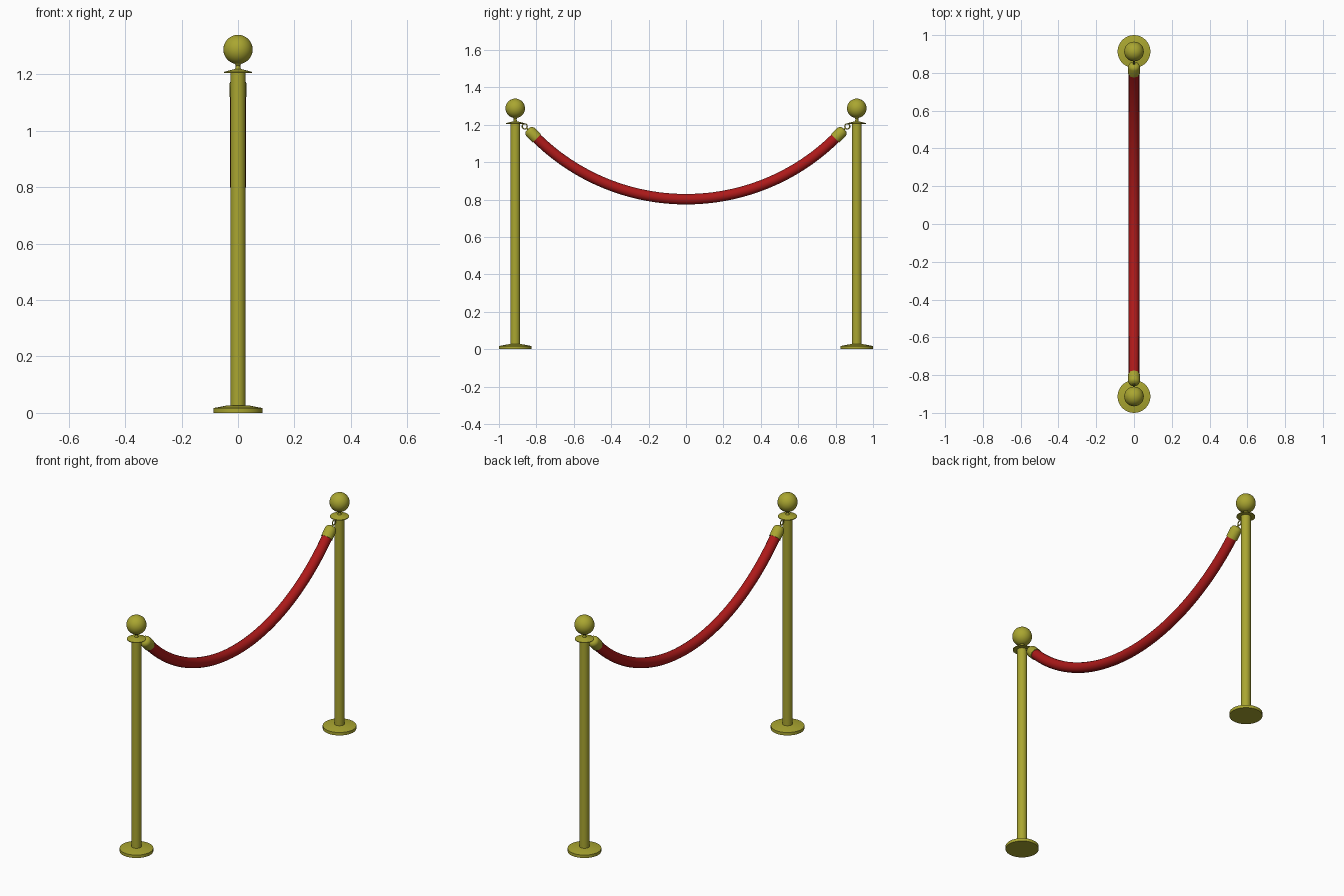
import bpy, bmesh, math
from mathutils import Vector, Matrix

if "Cube" in bpy.data.objects:
    bpy.data.objects.remove(bpy.data.objects["Cube"])

def material(name, color):
    m = bpy.data.materials.new(name)
    m.diffuse_color = color
    m.use_nodes = True
    m.node_tree.nodes["Principled BSDF"].inputs["Base Color"].default_value = m.diffuse_color
    return m

GOLD = material("brass", (0.40, 0.38, 0.03, 1))
RED = material("red_velvet", (0.42, 0.01, 0.01, 1))
POST_Y = 0.913
ARC_R, ARC_Z, ARC_END = 1.14, 1.942, math.radians(44.6)

def finish(obj, mat):
    obj.data.materials.append(mat)
    bpy.ops.object.select_all(action='DESELECT')
    obj.select_set(True)
    bpy.context.view_layer.objects.active = obj
    bpy.ops.object.shade_smooth_by_angle(angle=math.radians(35))
    return obj

def lathe(name, profile, matrix, mat, sides=32):
    """Revolve (radius, height) points about local z; a zero radius makes a pole."""
    bm = bmesh.new()
    rings = []
    for r, z in profile:
        n = 1 if r == 0 else sides
        rings.append([bm.verts.new((r * math.cos(2 * math.pi * i / sides),
                                    r * math.sin(2 * math.pi * i / sides), z)) for i in range(n)])
    for a, b in zip(rings, rings[1:]):
        for i in range(sides):
            j = (i + 1) % sides
            quad = [a[i % len(a)], a[j % len(a)], b[j % len(b)], b[i % len(b)]]
            bm.faces.new(list(dict.fromkeys(quad)))
    bmesh.ops.recalc_face_normals(bm, faces=bm.faces)
    me = bpy.data.meshes.new(name)
    bm.to_mesh(me)
    bm.free()
    obj = bpy.data.objects.new(name, me)
    bpy.context.collection.objects.link(obj)
    obj.matrix_world = matrix
    return finish(obj, mat)

BASE = [(0, 0), (0.087, 0), (0.087, 0.017), (0.035, 0.027), (0, 0.027)]
POLE = [(0, 0.02), (0.0265, 0.02), (0.0265, 1.21), (0, 1.21)]
COLLAR = [(0, 1.205), (0.049, 1.205), (0.049, 1.209), (0.018, 1.217), (0.010, 1.219),
          (0.008, 1.226), (0.008, 1.232), (0.014, 1.240), (0, 1.242)]
BALL = [(0.052 * math.sin(math.pi * i / 16) if 0 < i < 16 else 0,
         1.288 - 0.052 * math.cos(math.pi * i / 16)) for i in range(17)]
CAP = [(0, -0.004), (0.031, -0.004), (0.031, 0.045), (0.027, 0.056), (0.017, 0.063),
       (0.005, 0.065), (0.005, 0.074), (0, 0.074)]

for s, side in ((-1, "left"), (1, "right")):
    # post with base, collar and ball
    at = Matrix.Translation((0, s * POST_Y, 0))
    for part, prof in (("base", BASE), ("pole", POLE), ("collar", COLLAR), ("ball", BALL)):
        lathe(f"{side}_{part}", prof, at, GOLD)

    # rope end cap along the rope tangent
    end = Vector((0, s * ARC_R * math.sin(ARC_END), ARC_Z - ARC_R * math.cos(ARC_END)))
    tangent = Vector((0, s * math.cos(ARC_END), math.sin(ARC_END)))
    turn = tangent.to_track_quat('Z', 'Y').to_matrix().to_4x4()
    lathe(f"{side}_rope_cap", CAP, Matrix.Translation(end) @ turn, GOLD)

    # hook ring linking cap and collar
    bpy.ops.mesh.primitive_torus_add(major_radius=0.0135, minor_radius=0.003,
                                     major_segments=24, minor_segments=8,
                                     location=end + tangent * 0.087,
                                     rotation=(0, math.pi / 2, 0))
    ring = bpy.context.object
    ring.name = f"{side}_hook_ring"
    finish(ring, GOLD)

# sagging rope: circular arc swept as a tube
curve = bpy.data.curves.new("rope", 'CURVE')
curve.dimensions = '3D'
curve.bevel_depth = 0.028
curve.bevel_resolution = 6
curve.use_fill_caps = True
spline = curve.splines.new('POLY')
N = 48
spline.points.add(N)
for i, p in enumerate(spline.points):
    a = ARC_END * (2 * i / N - 1)
    p.co = (0, ARC_R * math.sin(a), ARC_Z - ARC_R * math.cos(a), 1)
rope = bpy.data.objects.new("rope", curve)
bpy.context.collection.objects.link(rope)
bpy.ops.object.select_all(action='DESELECT')
rope.select_set(True)
bpy.context.view_layer.objects.active = rope
bpy.ops.object.convert(target='MESH')
finish(bpy.context.object, RED)
